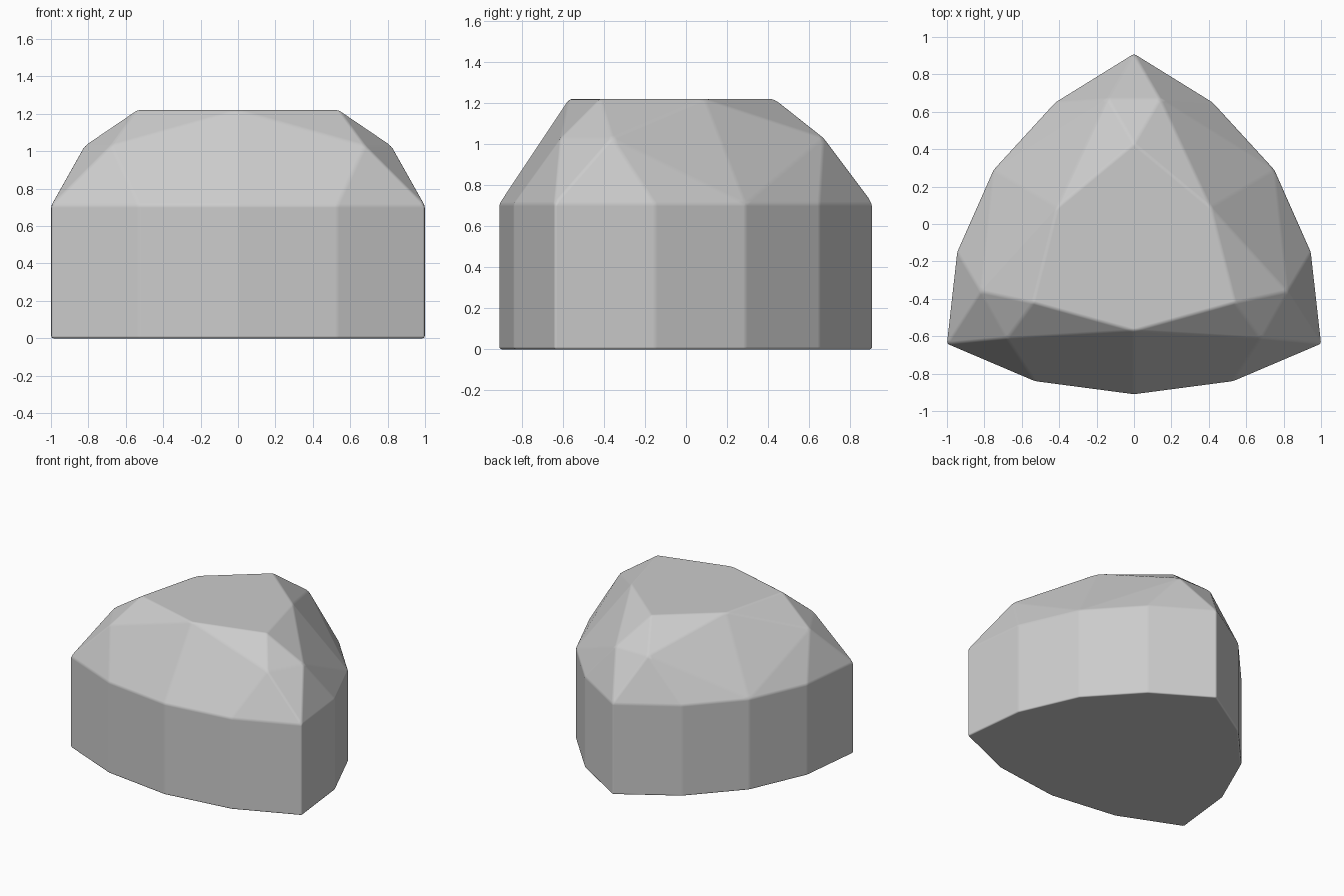
import bpy, bmesh, math

if "Cube" in bpy.data.objects:
    bpy.data.objects.remove(bpy.data.objects["Cube"])

# half outlines (x >= 0), mirrored below
wall = [(0, .91), (.42, .65), (.75, .29), (.945, -.15), (1, -.64), (.53, -.84), (0, -.91)]
shoulder = [(.14, .67), (.82, -.36), (.68, -.61)]
crown = [(0, .43), (.41, .09), (.54, -.42), (0, -.57)]


def ring(bm, half, z):
    for x, y in half:
        for s in ((1, -1) if x else (1,)):
            bm.verts.new((x * s, y, z))


# faceted stone: convex skin over wall, shoulder and crown rings
bm = bmesh.new()
ring(bm, wall, 0)
ring(bm, wall, .71)
ring(bm, shoulder, 1.03)
ring(bm, crown, 1.22)
res = bmesh.ops.convex_hull(bm, input=bm.verts[:])
loose = [v for v in bm.verts if not v.link_faces]
if loose:
    bmesh.ops.delete(bm, geom=loose, context='VERTS')
bmesh.ops.dissolve_limit(bm, angle_limit=math.radians(1),
                         verts=bm.verts[:], edges=bm.edges[:])
bmesh.ops.recalc_face_normals(bm, faces=bm.faces[:])
for f in bm.faces:
    f.smooth = True
me = bpy.data.meshes.new("faceted_stone")
bm.to_mesh(me)
bm.free()
stone = bpy.data.objects.new("faceted_stone", me)
bpy.context.collection.objects.link(stone)

# slightly softened edges
bev = stone.modifiers.new("soft_edges", 'BEVEL')
bev.width = .012
bev.segments = 2
bev.limit_method = 'ANGLE'
bev.angle_limit = math.radians(5)
bev.harden_normals = True

# plain grey colour
mat = bpy.data.materials.new("stone_grey")
mat.diffuse_color = (.6, .6, .6, 1)
mat.use_nodes = True
mat.node_tree.nodes["Principled BSDF"].inputs["Base Color"].default_value = mat.diffuse_color
me.materials.append(mat)
